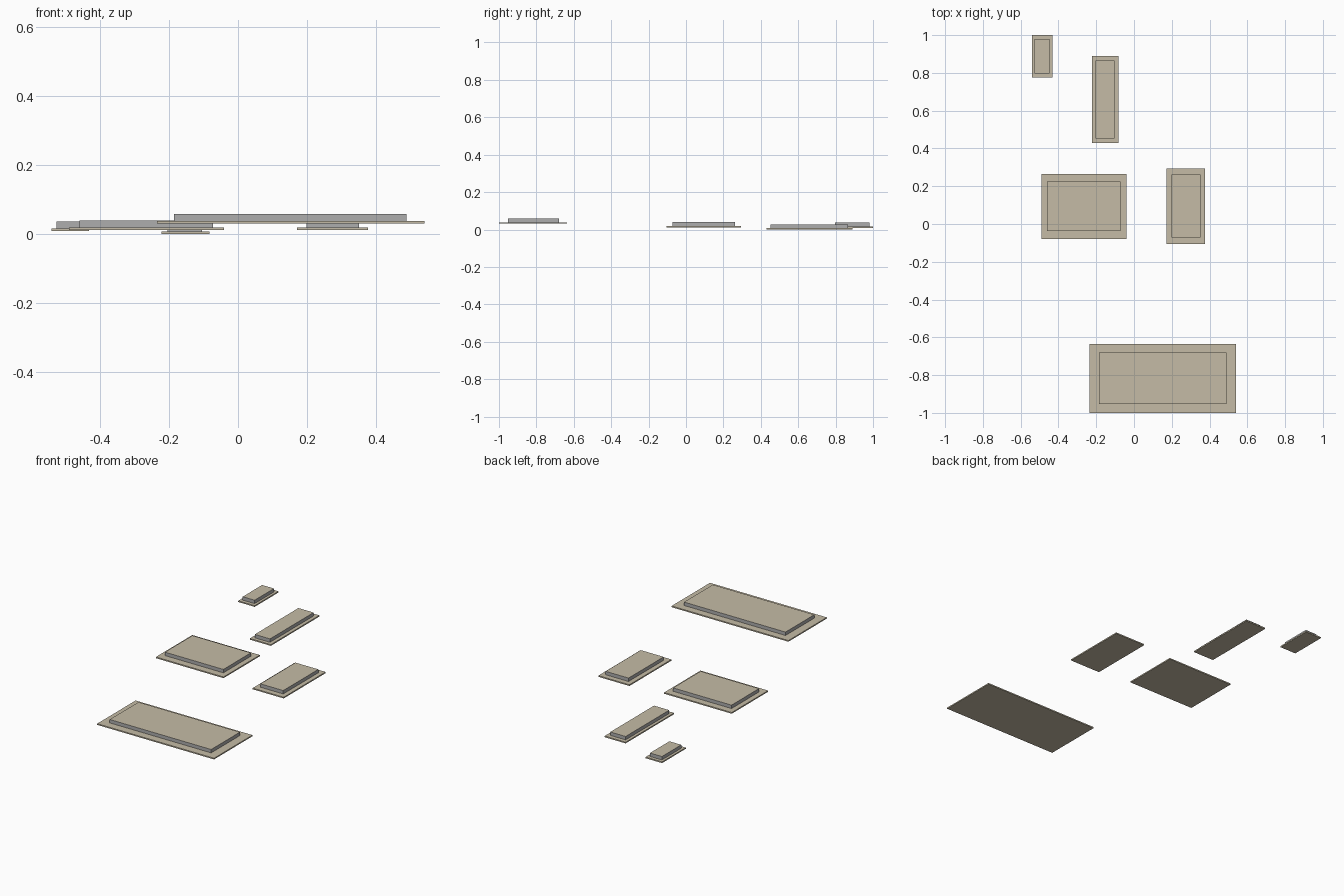
import bpy
import bmesh

if "Cube" in bpy.data.objects:
    bpy.data.objects.remove(bpy.data.objects["Cube"])


def material(name, rgb):
    m = bpy.data.materials.new(name)
    m.diffuse_color = (*rgb, 1.0)
    m.use_nodes = True
    m.node_tree.nodes["Principled BSDF"].inputs["Base Color"].default_value = m.diffuse_color
    return m


tan = material("tan", (0.56, 0.50, 0.38))
grey = material("grey", (0.42, 0.42, 0.42))


def box(name, x0, x1, y0, y1, z0, z1, side):
    """Box with tan top and bottom and a chosen side colour."""
    bm = bmesh.new()
    bmesh.ops.create_cube(bm, size=1)
    for v in bm.verts:
        v.co = (x1 if v.co.x > 0 else x0,
                y1 if v.co.y > 0 else y0,
                z1 if v.co.z > 0 else z0)
    bm.normal_update()
    for f in bm.faces:
        f.material_index = 0 if abs(f.normal.z) > 0.5 else 1
    me = bpy.data.meshes.new(name)
    bm.to_mesh(me)
    bm.free()
    me.materials.append(tan)
    me.materials.append(side)
    ob = bpy.data.objects.new(name, me)
    bpy.context.collection.objects.link(ob)


PLATE, BLOCK = 0.0075, 0.0205  # thicknesses

# name, plate x0 x1 y0 y1, block x0 x1 y0 y1, bottom height
slabs = [
    ("large", (-0.235, 0.541, -1.0, -0.636), (-0.185, 0.489, -0.953, -0.68), 0.031),
    ("middle_left", (-0.49, -0.041, -0.079, 0.266), (-0.46, -0.072, -0.036, 0.225), 0.0115),
    ("middle_right", (0.171, 0.377, -0.105, 0.293), (0.199, 0.351, -0.072, 0.261), 0.0115),
    ("narrow", (-0.222, -0.083, 0.43, 0.89), (-0.205, -0.104, 0.452, 0.866), 0.0),
    ("small", (-0.541, -0.432, 0.775, 1.0), (-0.526, -0.447, 0.796, 0.98), 0.009),
]

for name, plate, block, z in slabs:
    # wide thin plate below, narrower block on top
    box(name + "_plate", *plate, z, z + PLATE, tan)
    box(name + "_block", *block, z + PLATE, z + PLATE + BLOCK, grey)
